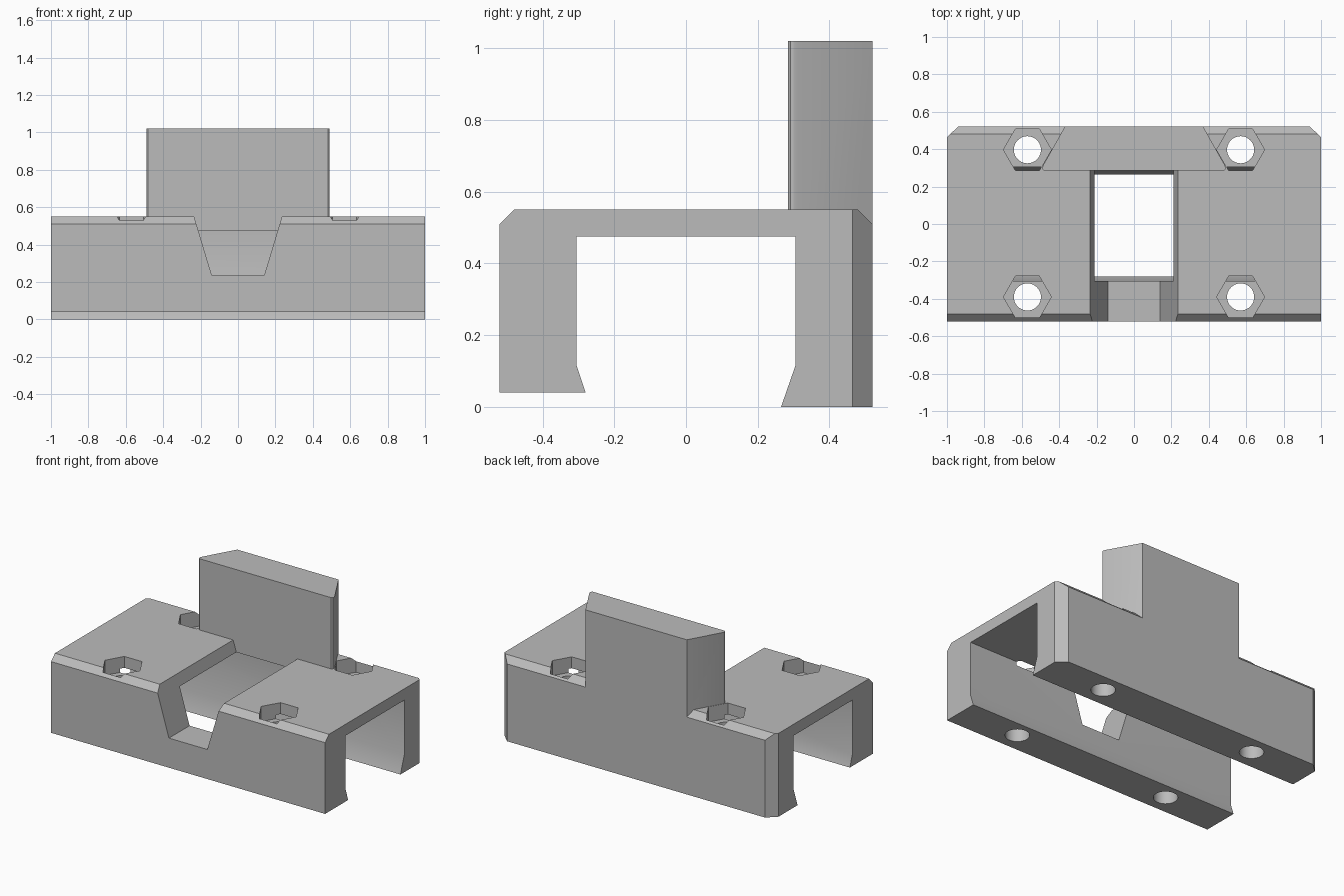
import bpy, bmesh, math
from mathutils import Vector

cube = bpy.data.objects.get("Cube")
if cube:
    bpy.data.objects.remove(cube, do_unlink=True)

grey = bpy.data.materials.new("plain grey")
grey.use_nodes = True
colour = (0.5, 0.5, 0.5, 1)
grey.diffuse_color = colour
grey.node_tree.nodes["Principled BSDF"].inputs["Base Color"].default_value = colour


def prism(name, points, axis, start, end):
    """Extrude a closed 2D profile along one axis."""
    place = {"x": lambda a, b: (start, a, b),
             "y": lambda a, b: (a, start, b),
             "z": lambda a, b: (a, b, start)}[axis]
    shift = Vector([(end - start) * (axis == k) for k in "xyz"])
    bm = bmesh.new()
    face = bm.faces.new([bm.verts.new(place(a, b)) for a, b in points])
    out = bmesh.ops.extrude_face_region(bm, geom=[face], use_keep_orig=True)
    moved = [g for g in out["geom"] if isinstance(g, bmesh.types.BMVert)]
    bmesh.ops.translate(bm, vec=shift, verts=moved)
    bmesh.ops.recalc_face_normals(bm, faces=bm.faces)
    mesh = bpy.data.meshes.new(name)
    bm.to_mesh(mesh)
    bm.free()
    mesh.materials.append(grey)
    obj = bpy.data.objects.new(name, mesh)
    bpy.context.collection.objects.link(obj)
    return obj


def combine(target, tool, operation):
    """Apply a boolean and discard the tool."""
    mod = target.modifiers.new("combine", "BOOLEAN")
    mod.operation, mod.solver, mod.object = operation, "EXACT", tool
    bpy.context.view_layer.objects.active = target
    bpy.ops.object.modifier_apply(modifier=mod.name)
    bpy.data.objects.remove(tool, do_unlink=True)


def ring(x, y, radius, sides):
    return [(x + radius * math.cos(math.tau * i / sides),
             y + radius * math.sin(math.tau * i / sides)) for i in range(sides)]


# Channel body with hooked lower lips and bevelled top edges
body = prism("clamp_body", [
    (-.52, .04), (-.28, .04), (-.305, .115), (-.305, .475),
    (.305, .475), (.305, .115), (.265, 0), (.52, 0),
    (.52, .51), (.48, .55), (-.48, .55), (-.52, .51)], "x", -1, 1)

# Tapered window through the front wall and roof
window = prism("window_cutter", [(-.14, .235), (.14, .235), (.265, .65), (-.265, .65)],
               "y", -.7, .285)
combine(body, window, "DIFFERENCE")

# Bevelled rear corners
for s in (-1, 1):
    corner = prism("corner_cutter", [(s * .92, .54), (s * 1.02, .445), (s * 1.1, .6)],
                   "z", -.1, .7)
    combine(body, corner, "DIFFERENCE")

# Upright rear block, narrower at the back, with softened front corners
half = [(.48, .285), (.488, .291), (.49, .3), (.487, .312), (.37, .52)]
upright = prism("upright_block", half + [(-x, y) for x, y in reversed(half)],
                "z", .49, 1.02)
combine(body, upright, "UNION")

# Bolt holes with hexagonal nut pockets
for x in (-.57, .57):
    for y in (-.39, .397):
        pocket = prism("nut_pocket_cutter", ring(x, y, .128, 6), "z", .45, .58)
        combine(body, pocket, "DIFFERENCE")
        hole = prism("bolt_hole_cutter", ring(x, y, .0725, 40), "z", -.1, .52)
        combine(body, hole, "DIFFERENCE")

bpy.ops.object.select_all(action="DESELECT")
body.select_set(True)
bpy.context.view_layer.objects.active = body
bpy.ops.object.shade_smooth_by_angle(angle=math.radians(25))
